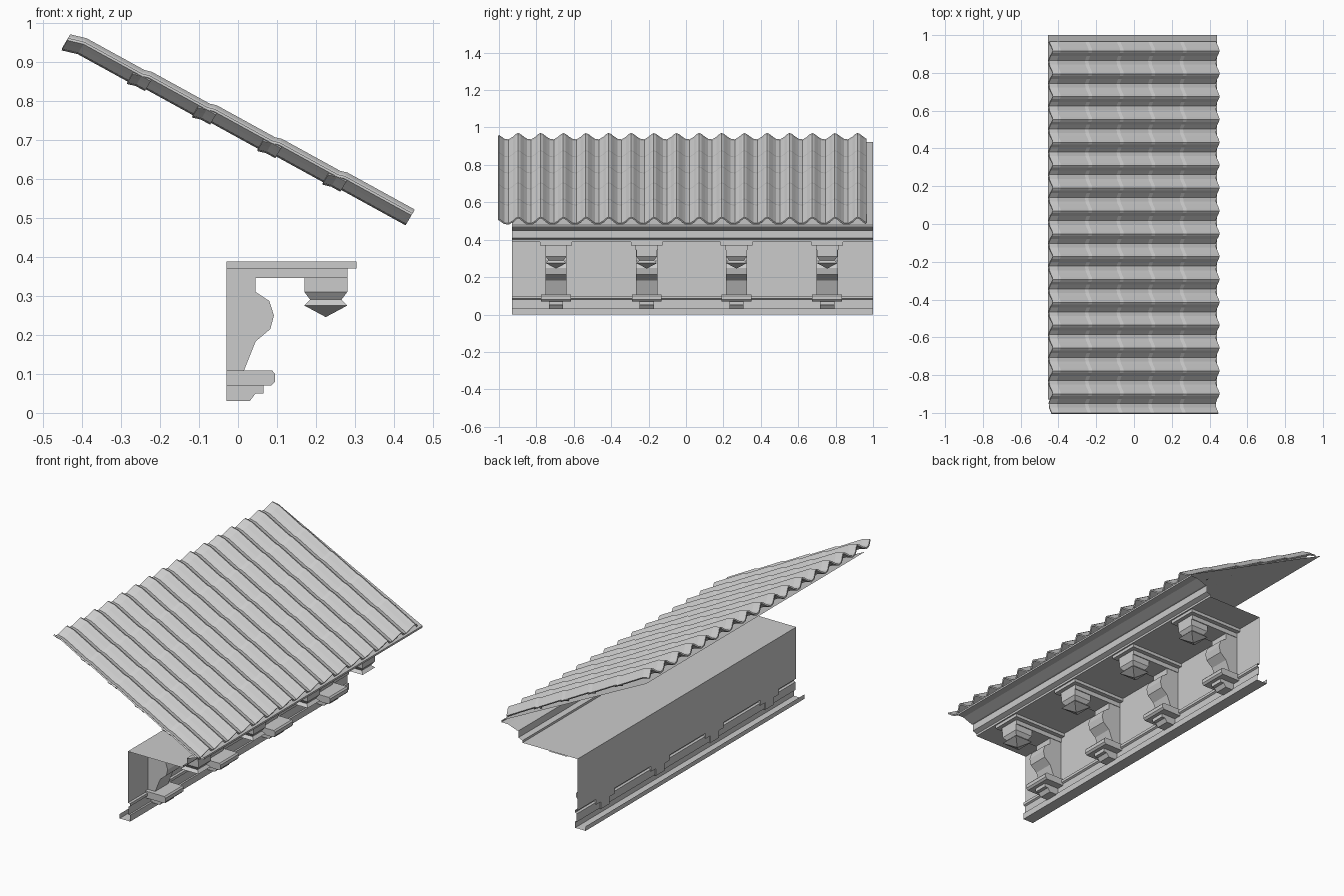
import bpy, bmesh, math
from mathutils import Vector

if "Cube" in bpy.data.objects:
    bpy.data.objects.remove(bpy.data.objects["Cube"])


def make(name, verts, faces):
    me = bpy.data.meshes.new(name)
    me.from_pydata(verts, [], faces)
    me.update()
    ob = bpy.data.objects.new(name, me)
    bpy.context.collection.objects.link(ob)
    return ob


def sweep(name, prof, y0, y1):
    """Open sheet: an x-z profile carried along y."""
    n = len(prof)
    verts = [(x, y, z) for y in (y0, y1) for x, z in prof]
    return make(name, verts, [(i, i + 1, n + i + 1, n + i) for i in range(n - 1)])


def slab(name, prof, yc, half):
    """Closed solid: an x-z outline given a width in y."""
    n = len(prof)
    verts = [(x, yc + s * half, z) for s in (-1, 1) for x, z in prof]
    faces = [(i, (i + 1) % n, n + (i + 1) % n, n + i) for i in range(n)]
    ob = make(name, verts, faces + [tuple(range(n)), tuple(range(2 * n - 1, n - 1, -1))])
    bm = bmesh.new()
    bm.from_mesh(ob.data)
    bmesh.ops.recalc_face_normals(bm, faces=bm.faces)
    bm.to_mesh(ob.data)
    bm.free()
    return ob


def box(name, x0, x1, z0, z1, yc, half):
    return slab(name, [(x0, z0), (x1, z0), (x1, z1), (x0, z1)], yc, half)


# Roof board, fascia, soffit and wall, all thin open sheets
Y0, Y1 = -0.93, 1.0
sweep("roof_board", [(-0.455, 0.922), (0.44, 0.478)], Y0, Y1)
sweep("eave_fascia", [(0.44, 0.478), (0.44, 0.468), (0.40, 0.468), (0.345, 0.448),
                      (0.335, 0.448), (0.335, 0.41), (0.31, 0.40), (0.31, 0.388)], Y0, Y1)
sweep("soffit", [(0.31, 0.388), (-0.03, 0.388)], Y0, Y1)
sweep("wall", [(-0.03, 0.388), (-0.03, 0.10)], Y0, Y1)
sweep("wall_base_moulding", [(-0.03, 0.10), (-0.015, 0.10), (-0.015, 0.085), (-0.025, 0.08),
                             (-0.025, 0.035), (-0.015, 0.035), (-0.015, 0),
                             (-0.08, 0), (-0.08, 0.025)], Y0, Y1)

# Roof tiles: wavy section in y, bent course profile down the slope
PITCH = 0.121
WAVE = [(0, 0.012), (0.022, 0.008), (0.045, 0.024), (0.06, 0.040),
        (0.072, 0.047), (0.085, 0.042), (0.105, 0.024)]
section = [(-1.0, 0.036), (-0.985, 0.024)]
for k in range(16):
    s = 0.965 - PITCH * (16 - k)
    section += [(s + dy, h) for dy, h in WAVE]
section.append((0.965, 0.012))
normal = Vector((0.51, 0.86))
for c in range(5):
    start = Vector((-0.43 + 0.167 * c, 0.97 - 0.086 * c))
    path = [start + Vector(p) for p in ((0, 0), (0.042, -0.010), (0.215, -0.105))]
    n = len(section)
    verts = []
    for p in path:
        for y, h in section:
            q = p + normal * (h - 0.047)
            verts.append((q.x, y, q.y))
    faces = [(r * n + i, (r + 1) * n + i, (r + 1) * n + i + 1, r * n + i + 1)
             for r in range(2) for i in range(n - 1)]
    ob = make("tile_course_%d" % (c + 1), verts, faces)
    m = ob.modifiers.new("thickness", "SOLIDIFY")
    m.thickness = 0.008
    m.offset = -1

# Brackets with scroll, foot and hanging pendant
SCROLL = [(-0.03, 0.345), (0.045, 0.345), (0.045, 0.31), (0.08, 0.287), (0.092, 0.25),
          (0.083, 0.215), (0.045, 0.183), (0.015, 0.108), (-0.03, 0.108)]
FOOT = [(-0.03, 0.03), (0.03, 0.03), (0.045, 0.05), (0.065, 0.05), (0.065, 0.07), (-0.03, 0.07)]
PLATE = [(-0.03, 0.07), (0.085, 0.07), (0.095, 0.08), (0.095, 0.1), (0.088, 0.108), (-0.03, 0.108)]
PX = 0.225
RINGS = [(0.055, 0.37), (0.055, 0.31), (0.04, 0.29), (0.055, 0.275), (0.001, 0.246)]
for i, y in enumerate((-0.695, -0.21, 0.27, 0.755), 1):
    box("bracket_cap_%d" % i, -0.03, 0.303, 0.37, 0.3875, y, 0.085)
    box("bracket_arm_%d" % i, -0.03, 0.28, 0.345, 0.37, y, 0.06)
    slab("bracket_scroll_%d" % i, SCROLL, y, 0.057)
    slab("bracket_foot_%d" % i, FOOT, y, 0.038)
    plate = slab("bracket_foot_plate_%d" % i, PLATE, y, 0.08)
    # Square pendant built from stacked rings
    verts = [(PX + a * r, y + b * r, z) for r, z in RINGS
             for a, b in ((-1, -1), (-1, 1), (1, 1), (1, -1))]
    faces = [(r * 4 + k, r * 4 + (k + 1) % 4, r * 4 + 4 + (k + 1) % 4, r * 4 + 4 + k)
             for r in range(len(RINGS) - 1) for k in range(4)]
    make("pendant_%d" % i, verts, faces + [(3, 2, 1, 0)])
